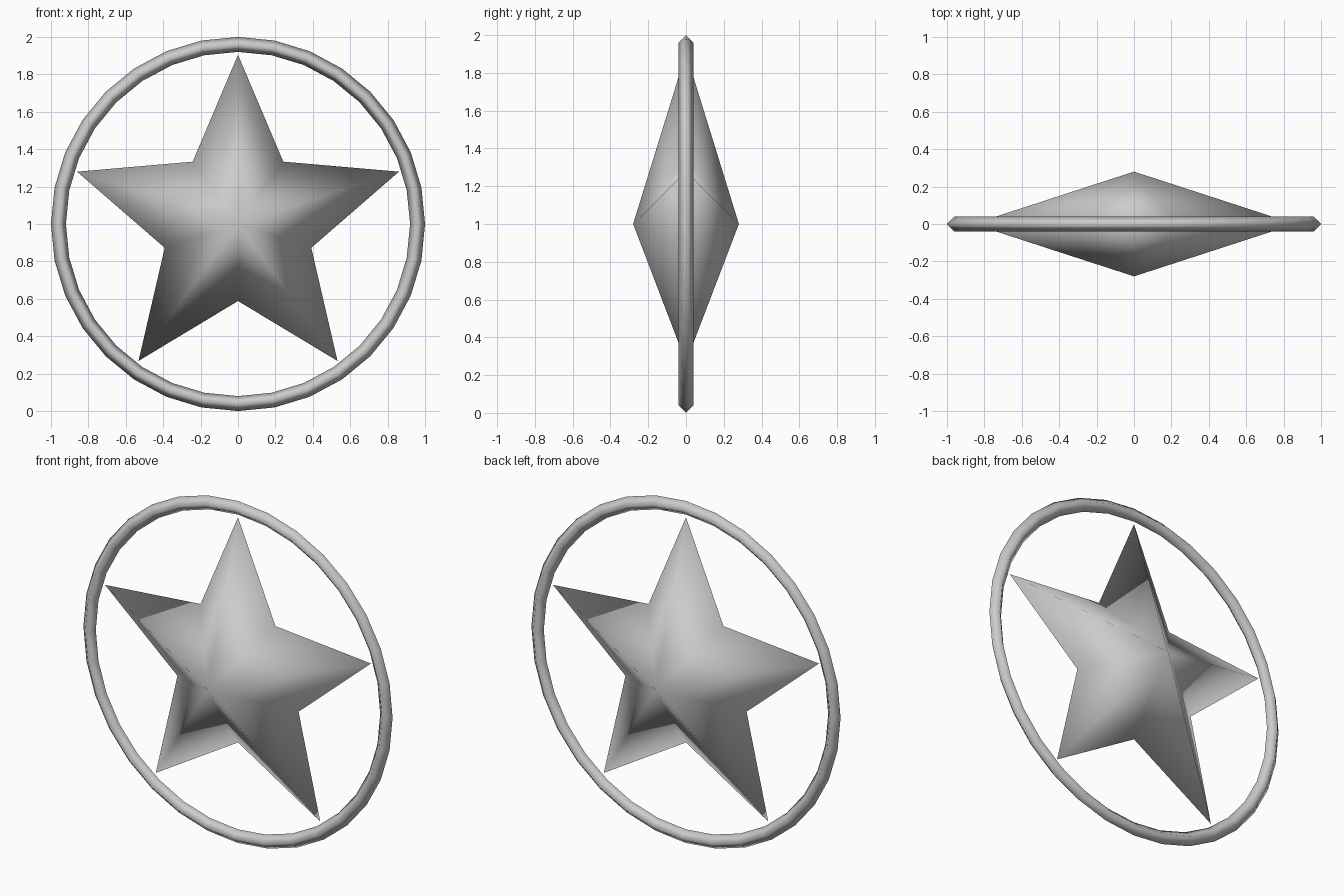
import bpy, bmesh
from math import sin, cos, pi

if "Cube" in bpy.data.objects:
    bpy.data.objects.remove(bpy.data.objects["Cube"])

CZ = 1.0  # centre height


def finish(name, bm):
    bmesh.ops.recalc_face_normals(bm, faces=bm.faces)
    for f in bm.faces:
        f.smooth = True
    mesh = bpy.data.meshes.new(name)
    bm.to_mesh(mesh)
    bm.free()
    ob = bpy.data.objects.new(name, mesh)
    ob.location.z = CZ
    bpy.context.collection.objects.link(ob)
    return ob


# Five-pointed star: rim in the y = 0 plane, raised to a peak front and back
bm = bmesh.new()
rim = []
for i in range(10):
    r = 0.905 if i % 2 == 0 else 0.412
    a = i * pi / 5
    rim.append(bm.verts.new((r * sin(a), 0, r * cos(a))))
for y in (-0.28, 0.28):
    peak = bm.verts.new((0, y, 0))
    for i in range(10):
        bm.faces.new((rim[i], rim[(i + 1) % 10], peak))
finish("star", bm)

# Surrounding ring: 32 segments with a four-sided diamond section
bm = bmesh.new()
N, R, T = 32, 0.96, 0.04
loops = []
for i in range(N):
    a = 2 * pi * i / N
    loop = []
    for j in range(4):
        b = j * pi / 2
        r = R + T * cos(b)
        loop.append(bm.verts.new((r * sin(a), T * sin(b), r * cos(a))))
    loops.append(loop)
for i in range(N):
    p, q = loops[i], loops[(i + 1) % N]
    for j in range(4):
        k = (j + 1) % 4
        bm.faces.new((p[j], q[j], q[k], p[k]))
finish("ring", bm)
